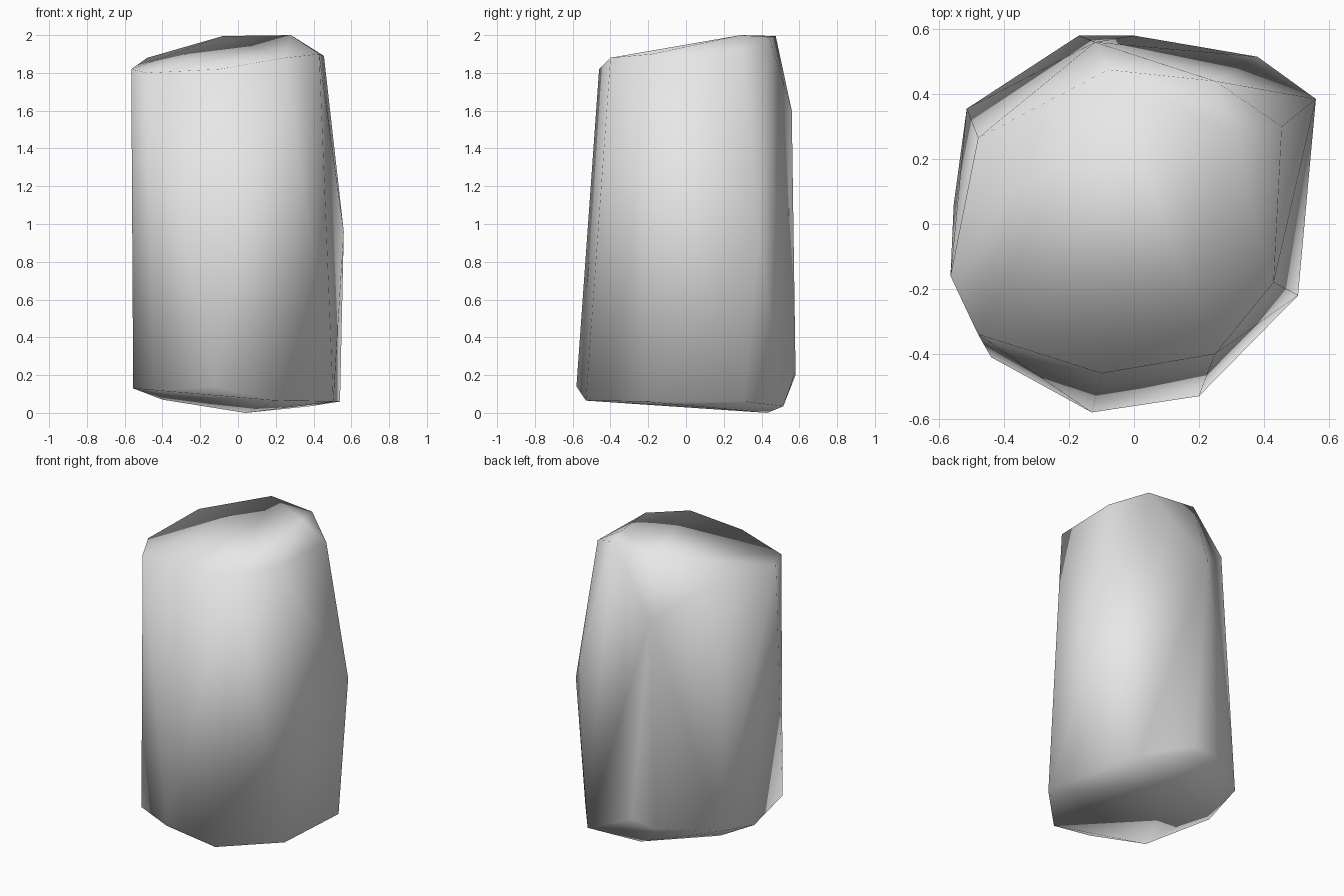
import bpy
import bmesh
import math

old = bpy.data.objects.get("Cube")
if old:
    bpy.data.objects.remove(old, do_unlink=True)

# Corner rings of the worn stone block
sloped_top = [
    (-.565, -.16, 1.82), (-.48, -.34, 1.80), (-.10, -.46, 1.82),
    (.25, -.40, 1.88), (.43, -.18, 1.90), (.455, .30, 1.89),
    (.28, .29, 2.0), (.25, .44, 1.99), (-.08, .475, 1.995), (-.48, .265, 1.88),
]
side_bulges = [(.56, .385, .96), (-.12, .56, 1.6)]
lower_rim = [
    (-.555, .06, .13), (-.44, -.41, .12), (-.13, -.58, .14), (.20, -.53, .065),
    (.505, -.22, .06), (.54, .31, .06), (.38, .515, .035), (0, .58, .22),
    (-.17, .58, .20), (-.515, .355, .19),
]
underside = [(.04, .43, 0), (-.40, .20, .07)]

# Wrap the corners in a faceted skin
bm = bmesh.new()
for corner in sloped_top + side_bulges + lower_rim + underside:
    bm.verts.new(corner)
hull = bmesh.ops.convex_hull(bm, input=list(bm.verts))
loose = [v for v in bm.verts if not v.link_faces]
bmesh.ops.delete(bm, geom=loose, context='VERTS')
bmesh.ops.recalc_face_normals(bm, faces=list(bm.faces))
mesh = bpy.data.meshes.new("rock_pillar")
bm.to_mesh(mesh)
bm.free()

rock = bpy.data.objects.new("rock_pillar", mesh)
bpy.context.collection.objects.link(rock)

# Plain grey stone
stone = bpy.data.materials.new("stone_grey")
stone.use_nodes = True
grey = (.8, .8, .8, 1)
stone.diffuse_color = grey
for node in stone.node_tree.nodes:
    if node.type == 'BSDF_PRINCIPLED':
        node.inputs["Base Color"].default_value = grey
mesh.materials.append(stone)

# Soft shading across the worn edges
bpy.ops.object.select_all(action='DESELECT')
rock.select_set(True)
bpy.context.view_layer.objects.active = rock
bpy.ops.object.shade_smooth_by_angle(angle=math.radians(85))
